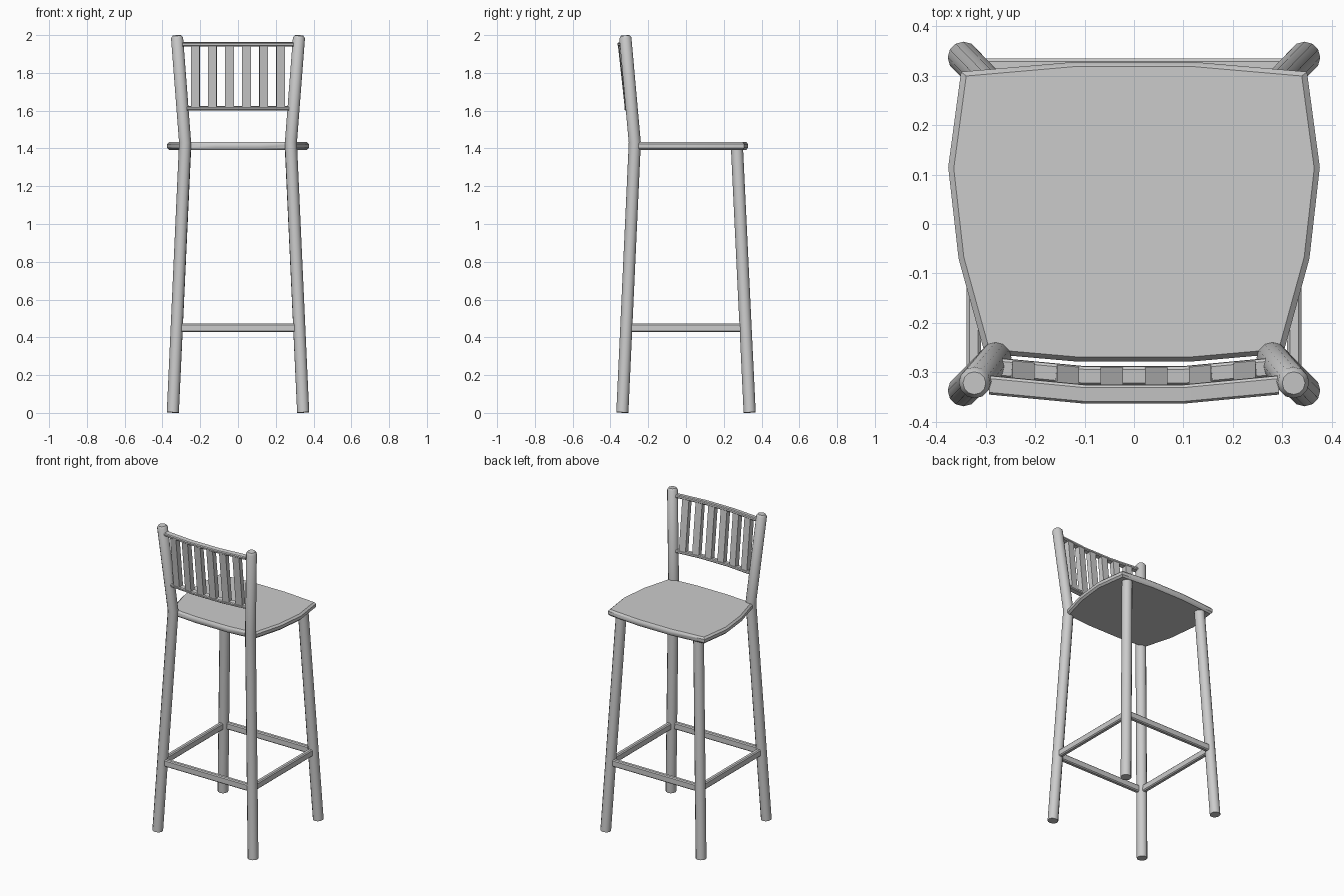
import bpy, bmesh, math
from mathutils import Vector

if "Cube" in bpy.data.objects:
    bpy.data.objects.remove(bpy.data.objects["Cube"])


def skin(name, rings):
    """Join equal-sized point rings into a closed, capped object."""
    bm = bmesh.new()
    loops = [[bm.verts.new(p) for p in r] for r in rings]
    n = len(loops[0])
    for a, b in zip(loops, loops[1:]):
        for i in range(n):
            j = (i + 1) % n
            bm.faces.new((a[i], a[j], b[j], b[i]))
    bm.faces.new(loops[0][::-1])
    bm.faces.new(loops[-1])
    bmesh.ops.recalc_face_normals(bm, faces=bm.faces[:])
    mesh = bpy.data.meshes.new(name)
    bm.to_mesh(mesh)
    bm.free()
    mesh.shade_smooth()
    mesh.set_sharp_from_angle(angle=math.radians(40))
    obj = bpy.data.objects.new(name, mesh)
    bpy.context.collection.objects.link(obj)
    return obj


def sweep(name, path, section, up, scales=None):
    """Carry a flat section along a path; section = (sideways, up) pairs."""
    pts = [Vector(p) for p in path]
    rings = []
    for i, p in enumerate(pts):
        t = (pts[min(i + 1, len(pts) - 1)] - pts[max(i - 1, 0)]).normalized()
        u = t.cross(Vector(up)).normalized()
        v = u.cross(t)
        s = scales[i] if scales else 1
        rings.append([p + (u * a + v * b) * s for a, b in section])
    return skin(name, rings)


def soft_rect(w, h, c):
    """Rectangle section with half sizes w, h and cut corners c."""
    return [(w, h - c), (w - c, h), (c - w, h), (-w, h - c),
            (-w, c - h), (c - w, -h), (w - c, -h), (w, c - h)]


R = 0.032
circle = [(R * math.cos(math.tau * i / 12), R * math.sin(math.tau * i / 12)) for i in range(12)]

# Legs: back pair bends at the seat and carries the backrest
for side, s in (("left", -1), ("right", 1)):
    sweep("back_leg_" + side,
          [(s * .345, -.337, .002), (s * .28, -.271, 1.43),
           (s * .3225, -.321, 1.985), (s * .323, -.322, 1.998)],
          circle, (0, 1, 0), [1, 1, 1, .72])
    sweep("front_leg_" + side,
          [(s * .345, .337, .002), (s * .28, .27, 1.40)], circle, (0, 1, 0))

# Seat: bowed outline with a softened rim
half = [(.12, -.278), (.302, -.262), (.355, -.07), (.376, .115), (.35, .308), (.12, .328)]
outline = half + [(-x, y) for x, y in reversed(half)]
skin("seat", [[(x * k, .025 + (y - .025) * k, z) for x, y in outline]
              for z, k in ((1.392, .97), (1.403, 1), (1.423, 1), (1.434, .97))])

# Stretchers joining the legs
bar = soft_rect(.0145, .0225, .006)
e = .324
for s, a, b in ((-1, "back", "left"), (1, "front", "right")):
    sweep("stretcher_" + a, [(-.31, s * (e - .004), .45), (.31, s * (e - .004), .45)], bar, (0, 0, 1))
    sweep("stretcher_" + b, [(s * e, -.305, .45), (s * e, .305, .45)], bar, (0, 0, 1))

# Backrest rails follow a shallow three-piece curve and lean back
lean = (0, -.11, 1)
rail = soft_rect(.019, .01, .005)


def bow(x):
    return max(0, abs(x) - .1) * .095


for name, z, y, end in (("lower_rail", 1.612, -.307, .268), ("upper_rail", 1.952, -.344, .292)):
    sweep(name, [(x, y + bow(x), z) for x in (-end, -.1, .1, end)], rail, lean)

# Six upright slats, fanned slightly with the curve
slat = [(.0225, .017), (-.0225, .017), (-.0225, -.017), (.0225, -.017)]
for i in range(6):
    x = (i - 2.5) * .09
    sweep("slat_%d" % (i + 1),
          [(x, -.307 + bow(x), 1.612), (x, -.344 + bow(x), 1.952)],
          slat, (.09 * (x > .1) - .09 * (x < -.1), -1, 0))
